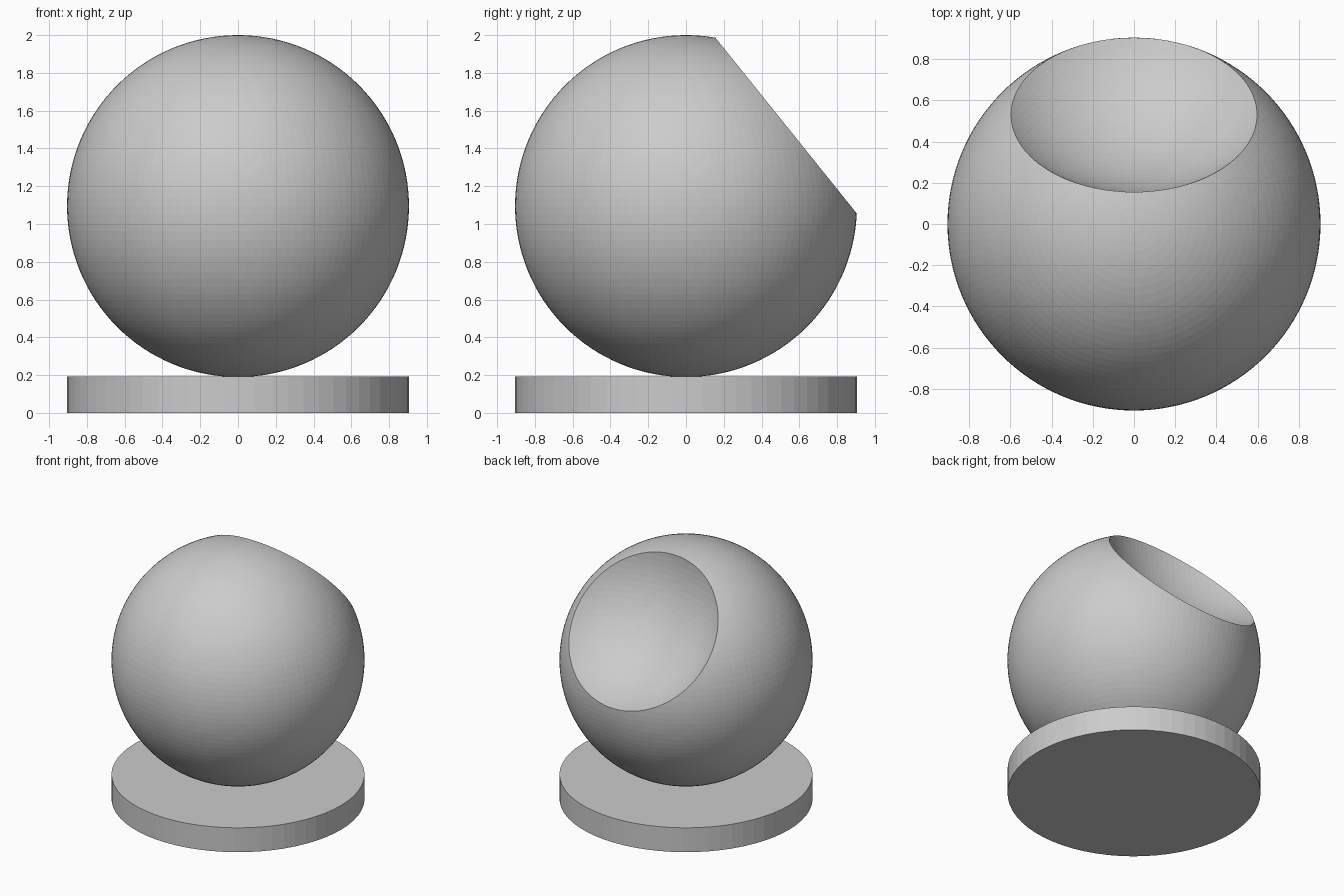
import bpy
from mathutils import Vector

if "Cube" in bpy.data.objects:
    bpy.data.objects.remove(bpy.data.objects["Cube"])

R = 0.905                      # ball and base radius
CENTRE = Vector((0, 0, 1.095))

grey = bpy.data.materials.new("plain grey")
grey.diffuse_color = (0.6, 0.6, 0.6, 1)
grey.use_nodes = True
grey.node_tree.nodes["Principled BSDF"].inputs["Base Color"].default_value = grey.diffuse_color


def ball(name, location):
    bpy.ops.mesh.primitive_uv_sphere_add(segments=128, ring_count=64,
                                         radius=R, location=location)
    obj = bpy.context.object
    obj.name = name
    obj.data.materials.append(grey)
    return obj


# Round base disc
bpy.ops.mesh.primitive_cylinder_add(vertices=64, radius=R, depth=0.192,
                                    location=(0, 0, 0.096))
base = bpy.context.object
base.name = "base_disc"
base.data.materials.append(grey)

# Ball with a concave dish scooped from its upper back by an equal ball
axis = Vector((0, 0.779, 0.627)).normalized()
cutter = ball("dish_cutter", CENTRE + axis * 1.36)
cutter.hide_render = True
body = ball("scooped_ball", CENTRE)
cut = body.modifiers.new("dish", 'BOOLEAN')
cut.operation = 'DIFFERENCE'
cut.solver = 'EXACT'
cut.object = cutter
bpy.ops.object.modifier_apply(modifier=cut.name)
bpy.data.objects.remove(cutter)
